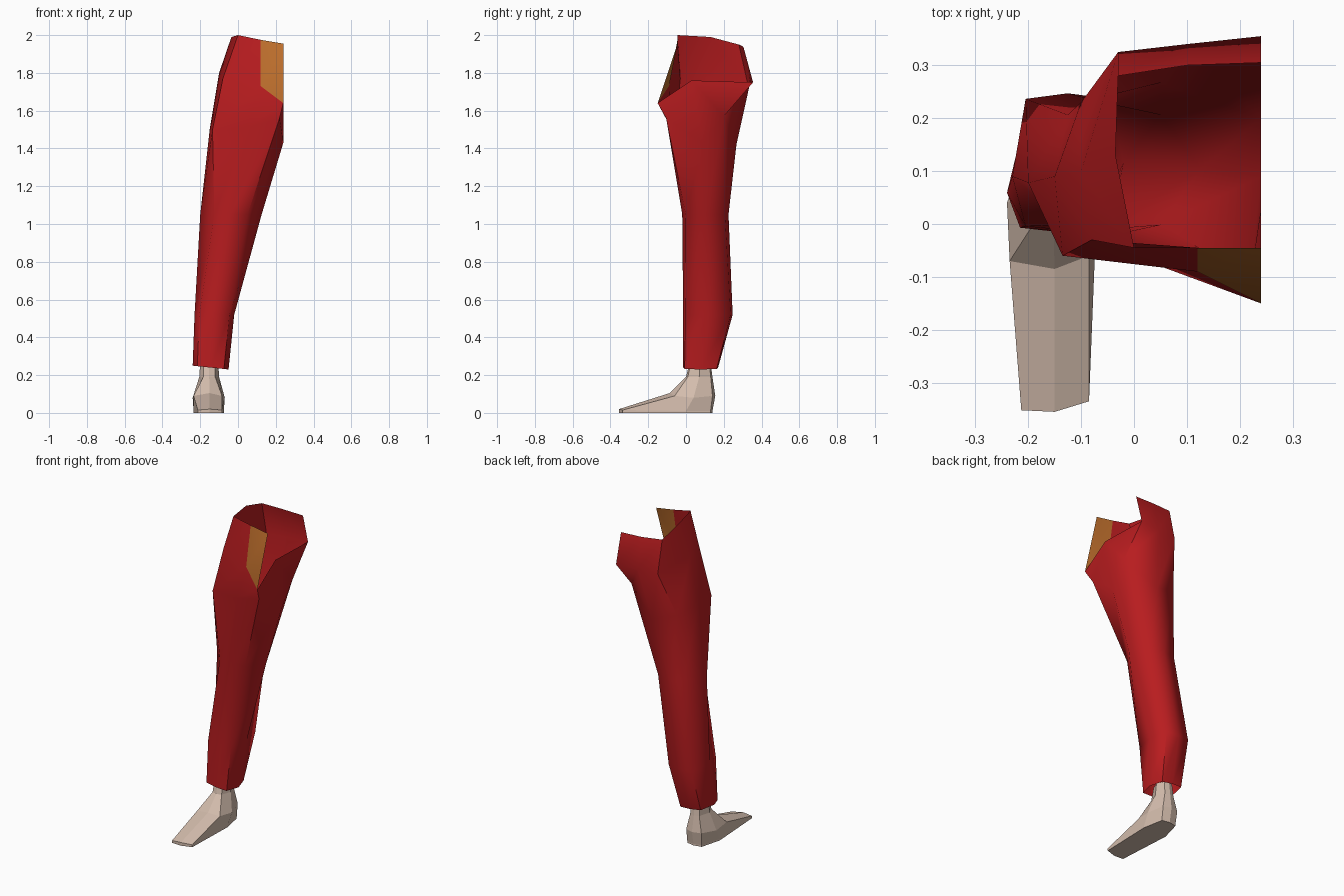
import bpy
import bmesh
import math

default_cube = bpy.data.objects.get("Cube")
if default_cube:
    bpy.data.objects.remove(default_cube, do_unlink=True)


def make_material(name, colour):
    material = bpy.data.materials.new(name)
    material.use_nodes = True
    material.diffuse_color = colour
    shader = next(n for n in material.node_tree.nodes if n.type == 'BSDF_PRINCIPLED')
    shader.inputs["Base Color"].default_value = colour
    return material


red_cloth = make_material("red_cloth", (0.49, 0.012, 0.014, 1))
orange_cloth = make_material("orange_cloth", (0.52, 0.16, 0.026, 1))
pale_skin = make_material("pale_skin", (0.66, 0.51, 0.42, 1))


def octagon(left, right, front, back, z, cut=0.2, tilt=0.0):
    """Eight points, from the inner front corner round the outside to the inner side."""
    width, depth = right - left, back - front
    shape = [(1 - cut, cut / 3), (0.5, 0), (cut, cut / 3), (0, 0.4),
             (cut, 1 - cut / 3), (0.5, 1), (1 - cut, 1 - cut / 3), (1, 0.5)]
    return [(left + u * width, front + v * depth, z - tilt * u) for u, v in shape]


def loft(name, rings, materials, cap=False, crease=None):
    """Skin the rings from bottom to top; a shorter ring leaves its last side open."""
    mesh = bpy.data.meshes.new(name)
    bm = bmesh.new()
    rows = [[bm.verts.new(point) for point in ring] for ring in rings]
    for low, high in zip(rows, rows[1:]):
        closed = len(low) == len(high) == 8
        count = len(high) if closed else len(high) - 1
        for i in range(count):
            j = (i + 1) % len(low)
            bm.faces.new((high[i], high[j], low[j], low[i]))
    if cap:
        bm.faces.new(rows[0])
    bm.to_mesh(mesh)
    bm.free()
    for material in materials:
        mesh.materials.append(material)
    obj = bpy.data.objects.new(name, mesh)
    bpy.context.collection.objects.link(obj)
    if crease:
        bpy.ops.object.select_all(action='DESELECT')
        obj.select_set(True)
        bpy.context.view_layer.objects.active = obj
        bpy.ops.object.shade_smooth_by_angle(angle=math.radians(crease))
    return obj


CENTRE = 0.24  # open centre seam of the garment

# Trouser leg: hem, calf and knee
leg_rings = [
    octagon(-0.24, -0.05, -0.015, 0.17, 0.25, cut=0.13, tilt=0.02),
    octagon(-0.23, -0.02, -0.015, 0.247, 0.52, cut=0.12),
    octagon(-0.20, 0.125, -0.02, 0.225, 1.05, cut=0.23),
]
# Upper thigh, where the inner side meets the centre seam
thigh = [(0.22, -0.105, 1.56), (0.05, -0.08, 1.51), (-0.135, -0.06, 1.5), (-0.15, 0.09, 1.5),
         (-0.10, 0.23, 1.47), (0.05, 0.267, 1.42), (CENTRE, 0.20, 1.57), (CENTRE, 0.09, 1.43)]
# Hip line
hip = [(CENTRE, -0.15, 1.64), (0.12, -0.09, 1.73), (-0.08, -0.03, 1.77), (-0.10, 0.10, 1.8),
       (-0.03, 0.325, 1.75), (0.10, 0.34, 1.75), (CENTRE, 0.355, 1.75), (CENTRE, 0.03, 1.76)]
# Waist edge
waist = [(CENTRE, -0.045, 1.955), (0.12, -0.045, 1.975), (0, -0.045, 2), (-0.035, 0.13, 1.99),
         (-0.03, 0.28, 1.95), (0.10, 0.30, 1.94), (CENTRE, 0.305, 1.935)]
trousers = loft("trouser_leg", leg_rings + [thigh, hip, waist],
                [red_cloth, orange_cloth], crease=60)

# Orange front panel beside the centre seam
for face in trousers.data.polygons:
    corners = [trousers.data.vertices[v].co for v in face.vertices]
    if all(c.x > 0.11 and c.y < -0.04 and c.z > 1.6 for c in corners):
        face.material_index = 1

# Foot: flat sole, wedge toe, instep and ankle
sole_edge = [(-0.085, -0.335, 0.015), (-0.15, -0.355, 0.02), (-0.213, -0.352, 0.015),
             (-0.235, 0.0, 0.01), (-0.20, 0.13, 0.01), (-0.15, 0.14, 0.01),
             (-0.10, 0.13, 0.01), (-0.075, 0.0, 0.01)]
sole = [(x, y, 0) for x, y, z in sole_edge]
instep = [(-0.085, -0.06, 0.09), (-0.15, -0.085, 0.105), (-0.235, -0.07, 0.09),
          (-0.24, 0.04, 0.08), (-0.205, 0.14, 0.09), (-0.15, 0.155, 0.09),
          (-0.10, 0.14, 0.09), (-0.07, 0.04, 0.08)]
ankle = octagon(-0.205, -0.10, 0.0, 0.14, 0.19)
shin = octagon(-0.20, -0.105, 0.02, 0.13, 0.27)
loft("foot", [sole, sole_edge, instep, ankle, shin], [pale_skin], cap=True)
